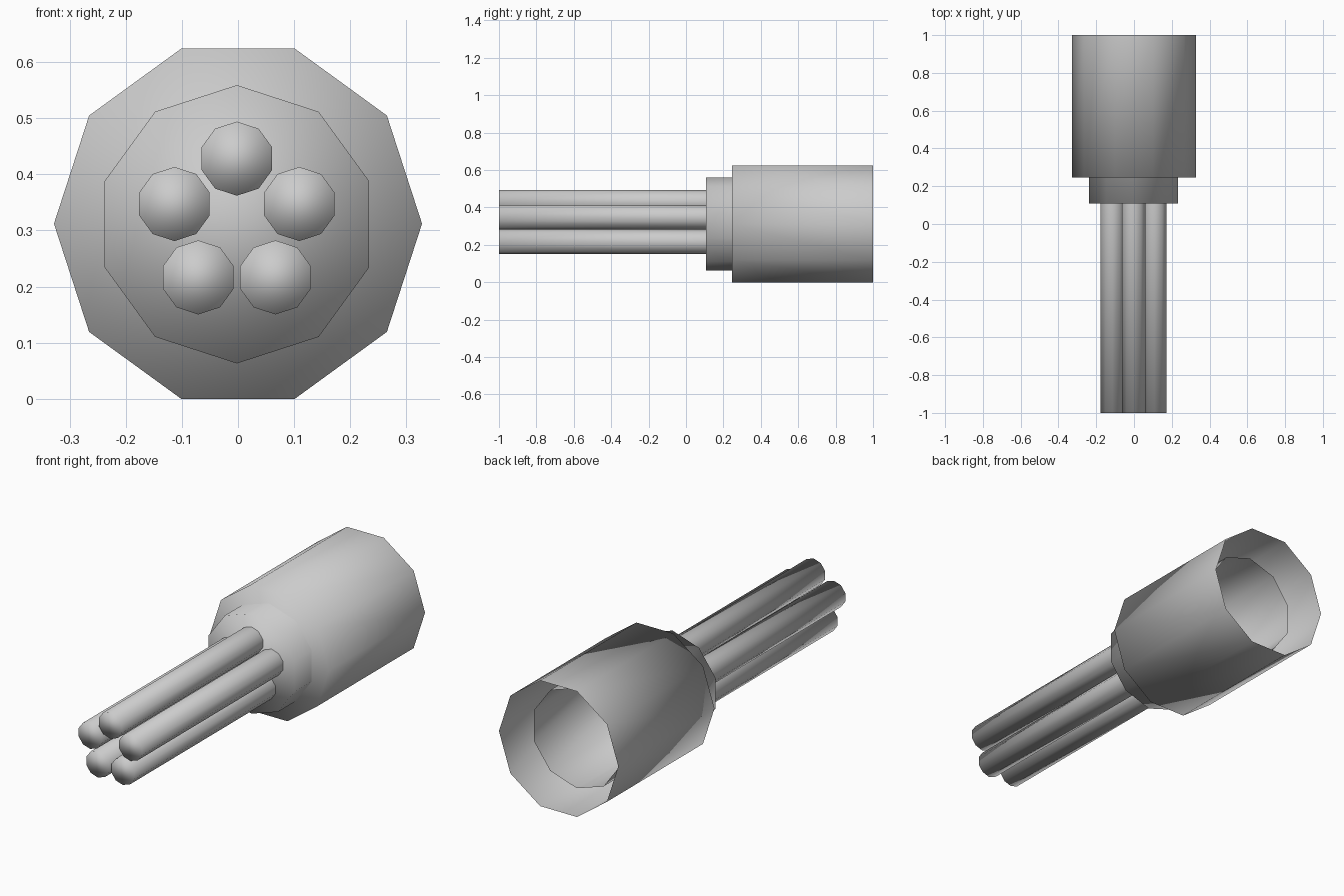
import bpy
import bmesh
import math

if "Cube" in bpy.data.objects:
    bpy.data.objects.remove(bpy.data.objects["Cube"])

SIDES = 10


def open_cup(name, x, z, radius, y_front, y_back, turn=0.0):
    """Ten-sided thin tube along y, closed at the front and open at the back."""
    bm = bmesh.new()
    rings = []
    for y in (y_front, y_back):
        ring = []
        for i in range(SIDES):
            a = math.radians(turn) + 2 * math.pi * i / SIDES
            ring.append(bm.verts.new((x + radius * math.cos(a), y, z + radius * math.sin(a))))
        rings.append(ring)
    front, back = rings
    bm.faces.new(front)
    for i in range(SIDES):
        j = (i + 1) % SIDES
        bm.faces.new((front[j], front[i], back[i], back[j]))
    for f in bm.faces:
        f.smooth = True
    mesh = bpy.data.meshes.new(name)
    bm.to_mesh(mesh)
    bm.free()
    obj = bpy.data.objects.new(name, mesh)
    bpy.context.collection.objects.link(obj)
    return obj


# Wide rear housing
open_cup("outer_housing", 0.0, 0.312, 0.328, 0.245, 1.0)

# Narrower sleeve nested inside the housing
open_cup("inner_sleeve", -0.002, 0.311, 0.248, 0.108, 0.86, turn=18)

# Five barrels in a ring
for k in range(5):
    a = math.radians(90 + 72 * k)
    open_cup(f"barrel_{k + 1}", -0.002 + 0.117 * math.cos(a), 0.311 + 0.117 * math.sin(a),
             0.066, -1.0, 0.12, turn=18)
